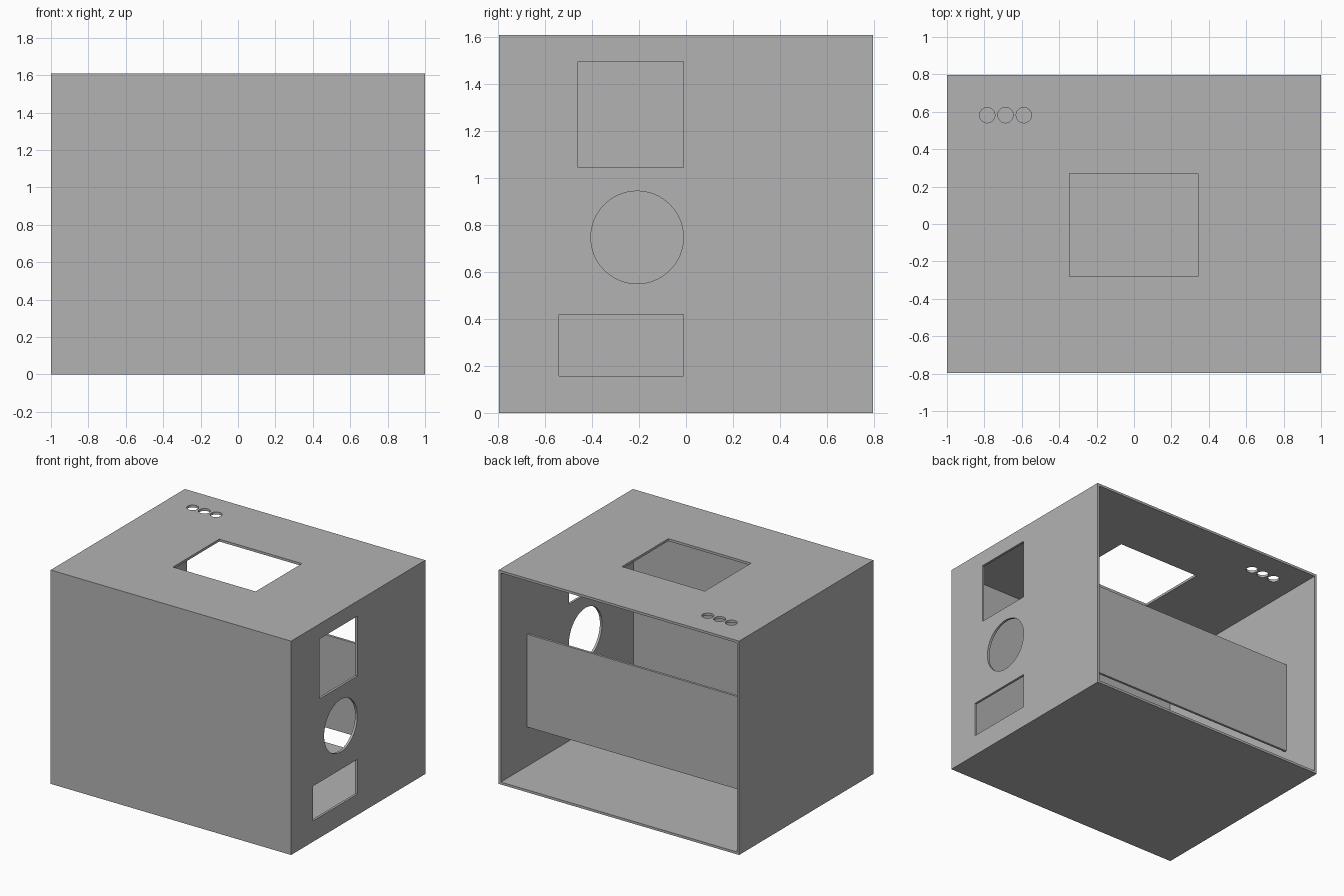
import bpy
import math

if "Cube" in bpy.data.objects:
    bpy.data.objects.remove(bpy.data.objects["Cube"], do_unlink=True)

WIDTH, DEPTH, HEIGHT, WALL = 2.0, 1.594, 1.608, 0.018
HX, HY = WIDTH / 2, DEPTH / 2

grey = bpy.data.materials.new("plain_grey")
grey.use_nodes = True
colour = (0.45, 0.45, 0.45, 1)
grey.diffuse_color = colour
grey.node_tree.nodes["Principled BSDF"].inputs["Base Color"].default_value = colour


def box(name, low, high):
    centre = [(a + b) / 2 for a, b in zip(low, high)]
    bpy.ops.mesh.primitive_cube_add(size=1, location=centre)
    ob = bpy.context.object
    ob.name = name
    ob.scale = [b - a for a, b in zip(low, high)]
    bpy.ops.object.transform_apply(location=False, rotation=False, scale=True)
    ob.data.materials.append(grey)
    return ob


def rod(name, centre, radius, rotation=(0, 0, 0)):
    bpy.ops.mesh.primitive_cylinder_add(vertices=64, radius=radius, depth=0.2,
                                        location=centre, rotation=rotation)
    ob = bpy.context.object
    ob.name = name
    ob.data.materials.append(grey)
    return ob


# Case: thin-walled box, open at the back
case = box("case", (-HX, -HY, 0), (HX, HY, HEIGHT))
cutters = [box("inside_cutter", (WALL - HX, WALL - HY, WALL),
               (HX - WALL, HY + 0.1, HEIGHT - WALL))]

# Openings in the left side wall
for name, y, z0, z1 in (("square", -0.46, 1.045, 1.495), ("slot", -0.54, 0.157, 0.418)):
    cutters.append(box(name + "_cutter", (HX - 0.1, y, z0), (HX + 0.1, -0.01, z1)))
cutters.append(rod("round_cutter", (HX, -0.208, 0.747), 0.197, (0, math.pi / 2, 0)))

# Openings in the top: one window and three button holes
cutters.append(box("window_cutter", (-0.345, -0.28, HEIGHT - 0.1), (0.343, 0.27, HEIGHT + 0.1)))
for i in range(3):
    cutters.append(rod("button_cutter", (-0.785 + i * 0.098, 0.582, HEIGHT), 0.041))

# Cut the case, then discard the cutters
for cutter in cutters:
    mod = case.modifiers.new(cutter.name, "BOOLEAN")
    mod.operation = "DIFFERENCE"
    mod.solver = "EXACT"
    mod.object = cutter
    cutter.hide_render = True
bpy.context.view_layer.update()
cut_mesh = bpy.data.meshes.new_from_object(case.evaluated_get(bpy.context.evaluated_depsgraph_get()))
case.modifiers.clear()
case.data = cut_mesh
for cutter in cutters:
    bpy.data.objects.remove(cutter, do_unlink=True)

# Panel spanning the inside near the open back
box("inner_panel", (WALL - HX, 0.47, 0.315), (HX - WALL, 0.488, 1.012))
